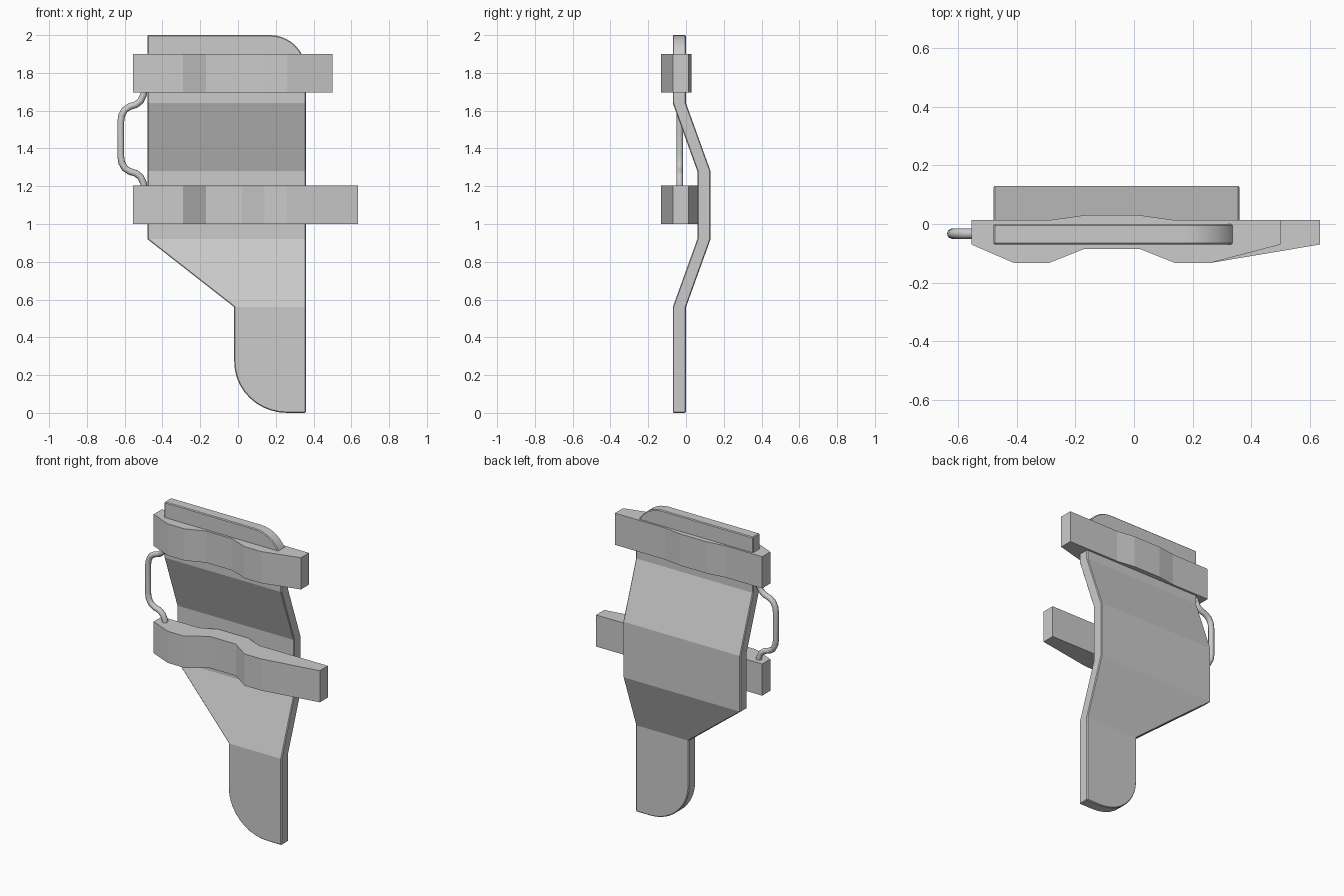
import bpy, bmesh, math
from mathutils import Vector

if "Cube" in bpy.data.objects:
    bpy.data.objects.remove(bpy.data.objects["Cube"])


def finish(bm, name):
    bmesh.ops.recalc_face_normals(bm, faces=bm.faces[:])
    mesh = bpy.data.meshes.new(name)
    bm.to_mesh(mesh)
    bm.free()
    ob = bpy.data.objects.new(name, mesh)
    bpy.context.collection.objects.link(ob)
    return ob


def smooth(ob, degrees):
    bpy.ops.object.select_all(action='DESELECT')
    ob.select_set(True)
    bpy.context.view_layer.objects.active = ob
    bpy.ops.object.shade_smooth_by_angle(angle=math.radians(degrees))


def prism(bm, points, direction):
    face = bm.faces.new([bm.verts.new(p) for p in points])
    geom = bmesh.ops.extrude_face_region(bm, geom=[face], use_keep_orig=True)["geom"]
    moved = [v for v in geom if isinstance(v, bmesh.types.BMVert)]
    bmesh.ops.translate(bm, verts=moved, vec=direction)


def arc(cx, cz, rx, rz, a0, a1, n=10):
    angles = [math.radians(a0 + (a1 - a0) * i / n) for i in range(n + 1)]
    return [(cx + rx * math.cos(a), cz + rz * math.sin(a)) for a in angles]


# Back plate: flat outline with rounded corners, bent in depth along z
BENDS = [(0.56, -0.07), (0.92, 0.06), (1.28, 0.06), (1.64, -0.07)]


def plate_y(z):
    if z <= BENDS[0][0] or z >= BENDS[-1][0]:
        return -0.07
    for (z0, y0), (z1, y1) in zip(BENDS, BENDS[1:]):
        if z <= z1:
            return y0 + (y1 - y0) * (z - z0) / (z1 - z0)


outline = [(0.36, 0)]
outline += arc(0.26, 0.27, 0.28, 0.27, 270, 180)
outline += [(-0.02, 0.56), (-0.48, 0.92), (-0.48, 2)]
outline += arc(0.17, 1.81, 0.19, 0.19, 90, 0)
bm = bmesh.new()
prism(bm, [(x, 0, z) for x, z in outline], (0, 0.07, 0))
bmesh.ops.recalc_face_normals(bm, faces=bm.faces[:])
sharp = [e for e in bm.edges if e.calc_face_angle(0) > math.radians(60)]
bmesh.ops.bevel(bm, geom=sharp, offset=0.005, segments=1, affect='EDGES')
for z, _ in BENDS:
    bmesh.ops.bisect_plane(bm, geom=bm.verts[:] + bm.edges[:] + bm.faces[:],
                           plane_co=(0, 0, z), plane_no=(0, 0, 1))
for v in bm.verts:
    v.co.y += plate_y(v.co.z)
smooth(finish(bm, "back_plate"), 12)


# Cross bars: wavy plan profiles, deeper dip in the lower one
def cross_bar(name, z0, z1, right, dip_front, dip_back):
    plan = [(-0.555, -0.07), (-0.41, -0.133), (-0.29, -0.133),
            (-0.17, dip_front), (0.02, dip_front), (0.14, -0.133),
            (0.26, -0.133), (right, -0.07), (right, 0.013),
            (0.14, 0.013), (0.02, dip_back), (-0.17, dip_back),
            (-0.29, 0.013), (-0.555, 0.013)]
    bm = bmesh.new()
    prism(bm, [(x, y, z0) for x, y in plan], (0, 0, z1 - z0))
    finish(bm, name)


cross_bar("upper_bar", 1.695, 1.9, 0.5, -0.085, 0.03)
cross_bar("lower_bar", 1.0, 1.205, 0.635, -0.05, 0.065)

# Side handle: bent rod mirrored about its mid height
half = [(-0.497, 1.72), (-0.5, 1.685), (-0.515, 1.652), (-0.54, 1.632),
        (-0.573, 1.622), (-0.6, 1.604), (-0.616, 1.575), (-0.621, 1.54)]
path = half + [(x, 2.9 - z) for x, z in reversed(half)]
curve = bpy.data.curves.new("side_handle", 'CURVE')
curve.dimensions = '3D'
curve.bevel_depth = 0.02
curve.bevel_resolution = 2
curve.use_fill_caps = True
spline = curve.splines.new('POLY')
spline.points.add(len(path) - 1)
for p, (x, z) in zip(spline.points, path):
    p.co = (x, -0.033, z, 1)
    p.radius = 0.9
handle = bpy.data.objects.new("side_handle", curve)
bpy.context.collection.objects.link(handle)
